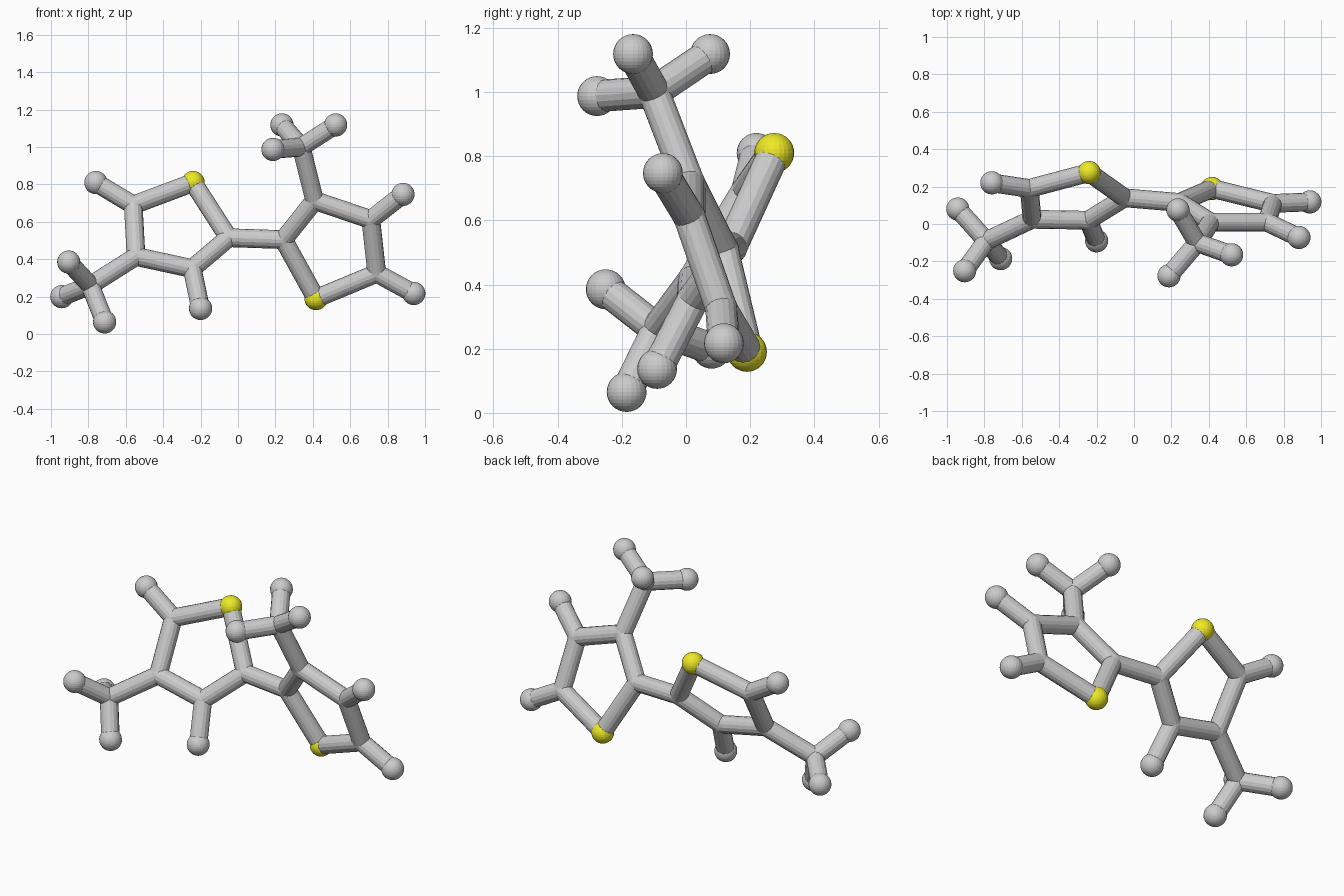
import bpy
from mathutils import Vector

if "Cube" in bpy.data.objects:
    bpy.data.objects.remove(bpy.data.objects["Cube"])

BALL_R, JOINT_R, ROD_R = 0.062, 0.051, 0.05

# Joint positions: ring corners, branches and tips
P = {
    # left ring
    "l_sulfur": (-0.24, 0.275, 0.81), "l_side": (-0.56, 0.19, 0.69),
    "l_low": (-0.545, 0.025, 0.415), "l_bottom": (-0.245, 0.02, 0.35),
    "l_link": (-0.05, 0.14, 0.515),
    "l_branch": (-0.79, -0.09, 0.26),
    "l_tip_1": (-0.76, 0.22, 0.81), "l_tip_2": (-0.20, -0.09, 0.137),
    "l_tip_3": (-0.905, -0.25, 0.385), "l_tip_4": (-0.942, 0.08, 0.20),
    "l_tip_5": (-0.713, -0.185, 0.065),
    # right ring
    "r_sulfur": (0.417, 0.19, 0.19), "r_side": (0.742, 0.11, 0.325),
    "r_high": (0.71, 0.01, 0.612), "r_top": (0.41, 0.01, 0.714),
    "r_link": (0.243, 0.115, 0.505),
    "r_branch": (0.338, -0.10, 1.0),
    "r_tip_1": (0.94, 0.118, 0.217), "r_tip_2": (0.882, -0.072, 0.747),
    "r_tip_3": (0.235, 0.075, 1.118), "r_tip_4": (0.522, -0.165, 1.118),
    "r_tip_5": (0.187, -0.277, 0.987),
}

# Chains of rods
CHAINS = [
    "l_link l_sulfur l_side l_low l_bottom l_link r_link",
    "l_side l_tip_1", "l_bottom l_tip_2", "l_low l_branch l_tip_3",
    "l_tip_4 l_branch l_tip_5",
    "r_link r_sulfur r_side r_high r_top r_link",
    "r_side r_tip_1", "r_high r_tip_2", "r_top r_branch r_tip_3",
    "r_tip_4 r_branch r_tip_5",
]

yellow = bpy.data.materials.new("yellow")
yellow.diffuse_color = (0.85, 0.82, 0.02, 1)
yellow.use_nodes = True
yellow.node_tree.nodes["Principled BSDF"].inputs["Base Color"].default_value = yellow.diffuse_color


def ball(name, pos, radius):
    bpy.ops.mesh.primitive_uv_sphere_add(segments=24, ring_count=16,
                                         radius=radius, location=pos)
    obj = bpy.context.object
    obj.name = name
    return obj


def rod(name, a, b):
    a, b = Vector(a), Vector(b)
    d = b - a
    bpy.ops.mesh.primitive_cylinder_add(
        vertices=16, radius=ROD_R, depth=d.length, location=(a + b) / 2,
        rotation=d.to_track_quat('Z', 'Y').to_euler())
    bpy.context.object.name = name


# Balls at tips and sulfur corners, small joints elsewhere
for key, pos in P.items():
    big = "tip" in key or "sulfur" in key
    obj = ball(key + ("_ball" if big else "_joint"), pos, BALL_R if big else JOINT_R)
    if "sulfur" in key:
        obj.data.materials.append(yellow)

# Connecting rods
for chain in CHAINS:
    names = chain.split()
    for a, b in zip(names, names[1:]):
        rod(f"rod_{a}_to_{b}", P[a], P[b])
